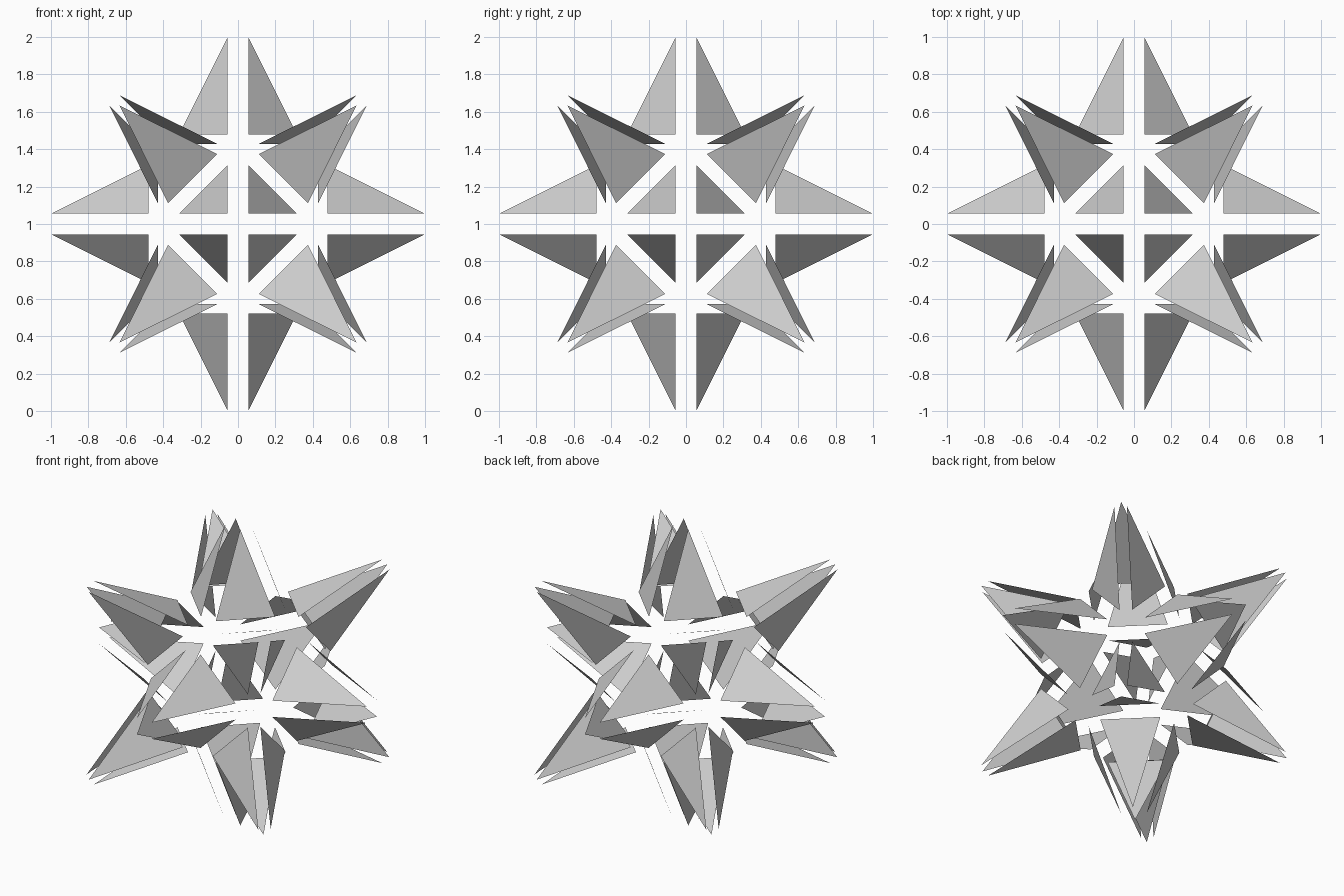
import bpy
from itertools import product
from mathutils import Vector

cube = bpy.data.objects.get("Cube")
if cube:
    bpy.data.objects.remove(cube, do_unlink=True)

# Single flat grey
grey = bpy.data.materials.new("light_grey")
grey.use_nodes = True
colour = (0.62, 0.62, 0.62, 1)
grey.diffuse_color = colour
grey.node_tree.nodes["Principled BSDF"].inputs["Base Color"].default_value = colour

CENTRE = Vector((0, 0, 1))

# One petal of each spike kind, with its tip first
AXIS_PETAL = [(0.055, 0.055, 1.0), (0.316, 0.055, 0.478), (0.055, 0.316, 0.478)]
CORNER_PETAL = [(0.634, 0.634, 0.688), (0.374, 0.112, 0.429), (0.112, 0.374, 0.429)]


def turn(point, axis):
    """Cycle the coordinates so that the petal's z lies along the given axis."""
    shift = 2 - axis
    return Vector([point[(i + shift) % 3] for i in range(3)])


def build_spike(name, petals):
    """Join loose flat triangles into one object, all facing outward."""
    verts, faces = [], []
    for petal in petals:
        a, b, c = petal
        if (b - a).cross(c - a).dot(a + b + c) < 0:
            b, c = c, b
        start = len(verts)
        verts += [p + CENTRE for p in (a, b, c)]
        faces.append((start, start + 1, start + 2))
    mesh = bpy.data.meshes.new(name)
    mesh.from_pydata(verts, [], faces)
    mesh.materials.append(grey)
    obj = bpy.data.objects.new(name, mesh)
    bpy.context.collection.objects.link(obj)


def mirrored(petal, axis, signs):
    flip = Vector(signs)
    return [turn(p, axis) * flip for p in petal]


# Vector * Vector is a dot product, so mirror each coordinate explicitly
def mirrored(petal, axis, signs):
    return [Vector([v * s for v, s in zip(turn(p, axis), signs)]) for p in petal]


SIGNS = list(product((-1, 1), repeat=3))

# Six four-petal spikes along the axes
AXIS_NAMES = (("right", "left"), ("front", "back"), ("bottom", "top"))
for axis, names in enumerate(AXIS_NAMES):
    for side, label in zip((-1, 1), names):
        build_spike(label + "_spike",
                    [mirrored(AXIS_PETAL, axis, s) for s in SIGNS if s[axis] == side])

# Eight three-petal spikes towards the corners
for signs in SIGNS:
    label = "_".join(AXIS_NAMES[i][s > 0] for i, s in enumerate(signs))
    build_spike(label + "_corner_spike",
                [mirrored(CORNER_PETAL, axis, signs) for axis in range(3)])
